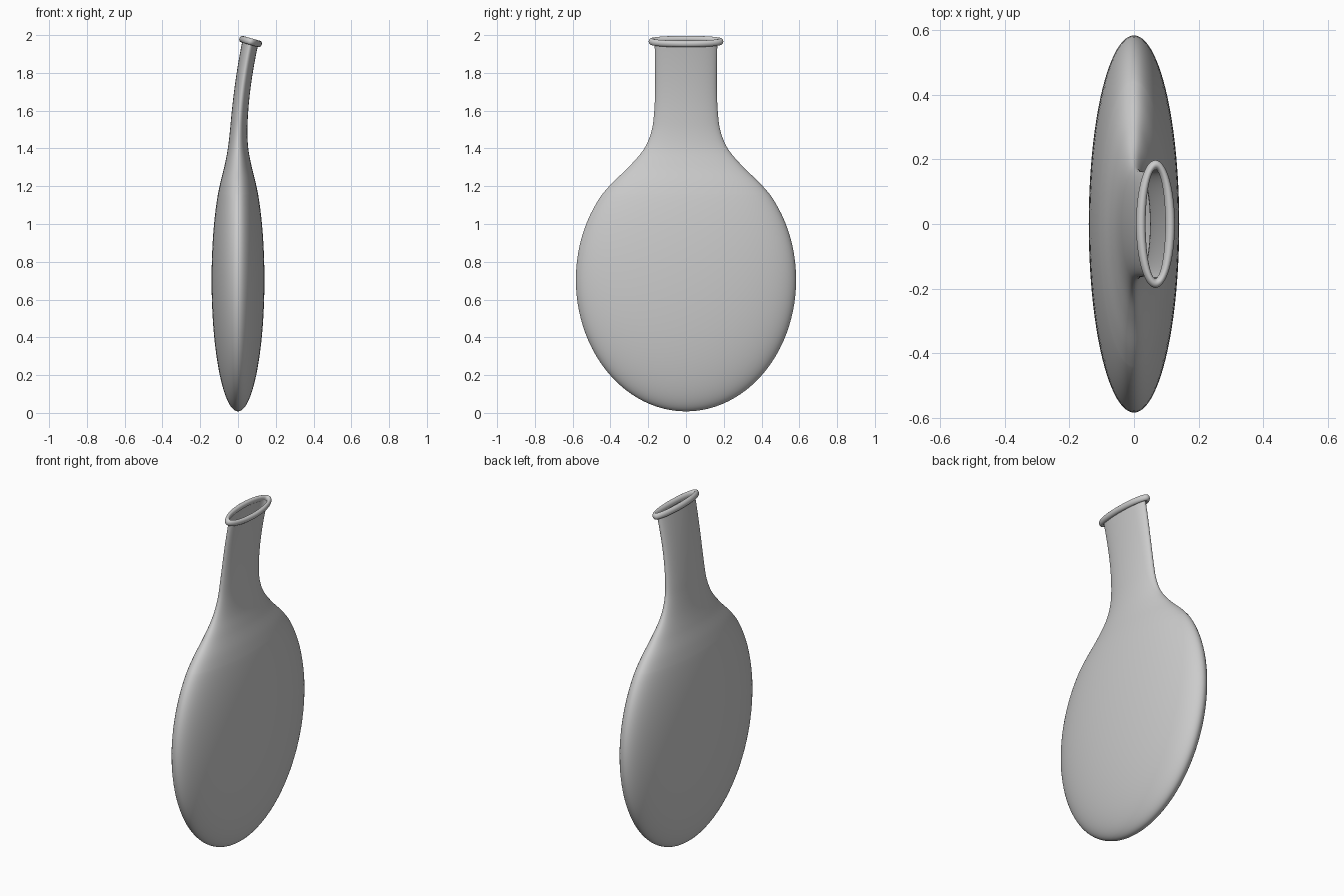
import bpy, bmesh, math

if "Cube" in bpy.data.objects:
    bpy.data.objects.remove(bpy.data.objects["Cube"])

SEG = 96
FLAT = 0.24          # depth / width ratio of the flattened flask


def loft(name, rings, close_rings=False, cap_first=False):
    """Skin a list of equally sized point rings into a smooth object."""
    bm = bmesh.new()
    loops = [[bm.verts.new(p) for p in r] for r in rings]
    pairs = list(zip(loops, loops[1:]))
    if close_rings:
        pairs.append((loops[-1], loops[0]))
    for a, b in pairs:
        n = len(a)
        for i in range(n):
            j = (i + 1) % n
            bm.faces.new((a[i], a[j], b[j], b[i]))
    if cap_first:
        bm.faces.new(loops[0][::-1])
    bmesh.ops.recalc_face_normals(bm, faces=bm.faces)
    for f in bm.faces:
        f.smooth = True
    me = bpy.data.meshes.new(name)
    bm.to_mesh(me)
    bm.free()
    ob = bpy.data.objects.new(name, me)
    bpy.context.collection.objects.link(ob)
    return ob


def bend(z):
    """Sideways shift and tilt angle of the neck at height z."""
    t = max(0.0, z - 1.35)
    return 0.175 * t * t, math.atan(0.46 * t)


def ring(rx, ry, z0, dz=0.0):
    """Elliptical ring centred on the bent axis at z0, lifted dz along it."""
    cx, a = bend(z0)
    pts = []
    for i in range(SEG):
        u = 2 * math.pi * i / SEG
        x = rx * math.cos(u)
        pts.append((cx + x * math.cos(a) + dz * math.sin(a),
                    ry * math.sin(u),
                    z0 - x * math.sin(a) + dz * math.cos(a)))
    return pts


def catmull(pts, steps):
    out = []
    for k in range(1, len(pts) - 2):
        p0, p1, p2, p3 = pts[k - 1:k + 3]
        for s in range(steps):
            t = s / steps
            out.append(tuple(0.5 * (2 * b + (c - a) * t + (2 * a - 5 * b + 4 * c - d) * t * t
                                    + (3 * b - a - 3 * c + d) * t ** 3)
                             for a, b, c, d in zip(p0, p1, p2, p3)))
    out.append(pts[-2])
    return out


# Flask: ellipsoidal belly, then shoulder and neck by a smooth profile (half width, height)
belly = []
for i in range(37):
    a = math.radians(-89.2 + i * (89.2 + 40) / 36)
    belly.append((0.583 * math.cos(a), 0.705 + 0.697 * math.sin(a)))
neck = catmull([belly[-2], belly[-1], (0.388, 1.22), (0.300, 1.305), (0.224, 1.395),
                (0.183, 1.49), (0.168, 1.60), (0.163, 1.75), (0.166, 1.96),
                (0.168, 2.05)], 6)
profile = belly[:-1] + neck
loft("flask_body", [ring(r * FLAT + 0.003 * min(1, max(0, z - 1.3) * 4), r, z)
                    for r, z in profile], cap_first=True)

# Rolled lip around the tilted mouth
lip = []
for k in range(20):
    v = 2 * math.pi * k / 20
    d = 0.0145 * math.cos(v)
    lip.append(ring(0.047 + d, 0.183 + d, 1.966, 0.0175 * math.sin(v)))
loft("mouth_lip", lip, close_rings=True)
